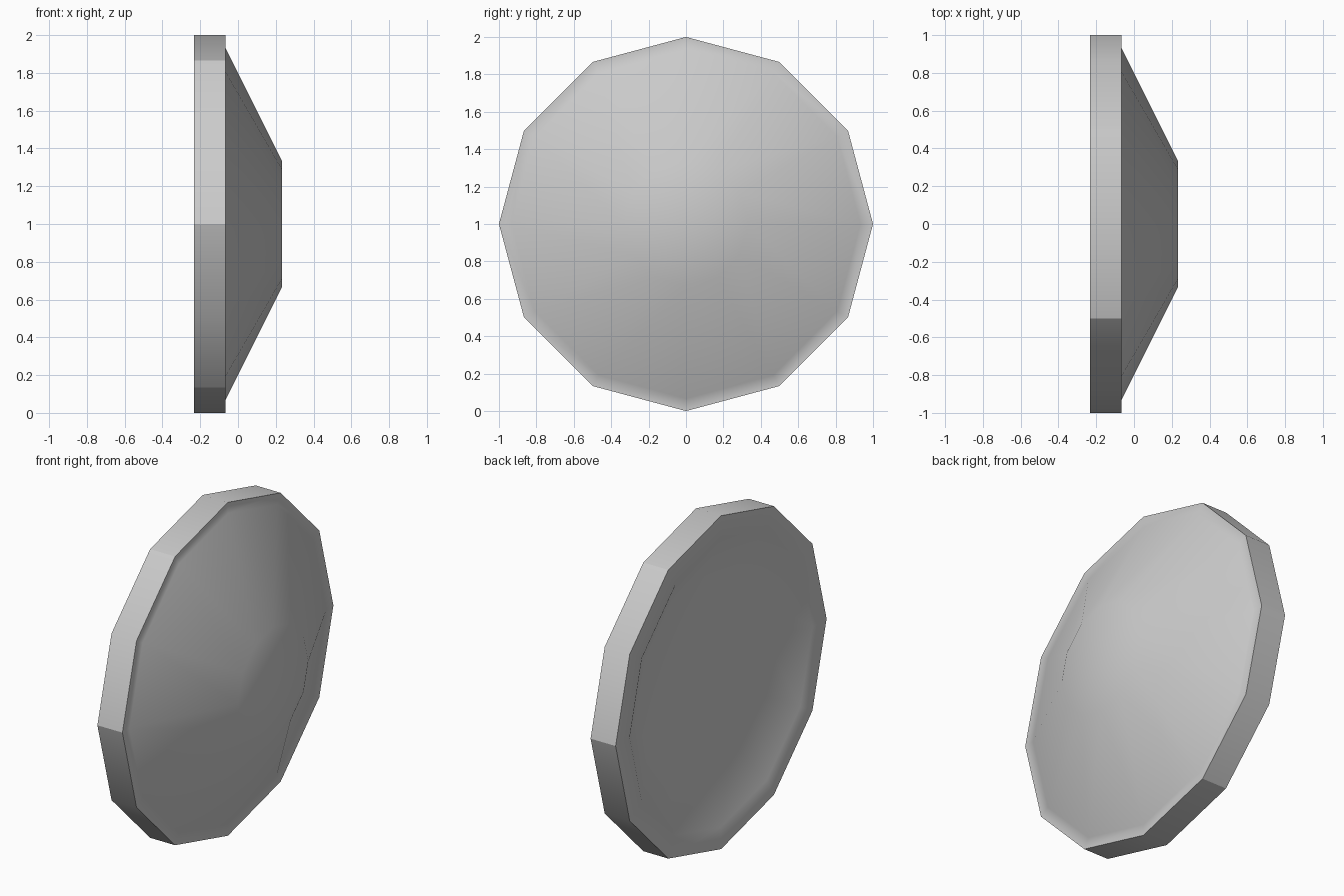
import bpy, bmesh, math

if "Cube" in bpy.data.objects:
    bpy.data.objects.remove(bpy.data.objects["Cube"])

SIDES = 12
# Closed shell profile: (x, radius), from the dome cap round the rim to the bowl floor
PROFILE = [(0.233, 0.333), (-0.067, 0.933), (-0.067, 1.0),
           (-0.233, 1.0), (-0.233, 0.867), (-0.1, 0.6)]

grey = bpy.data.materials.new("plain grey")
grey.use_nodes = True
colour = (0.6, 0.6, 0.6, 1)
grey.diffuse_color = colour
grey.node_tree.nodes["Principled BSDF"].inputs["Base Color"].default_value = colour

# Twelve-sided rings along x, bridged into a shell
bm = bmesh.new()
rings = []
for x, r in PROFILE:
    angles = [2 * math.pi * i / SIDES for i in range(SIDES)]
    rings.append([bm.verts.new((x, r * math.sin(a), 1 + r * math.cos(a))) for a in angles])
for a, b in zip(rings, rings[1:]):
    for i in range(SIDES):
        j = (i + 1) % SIDES
        bm.faces.new((a[i], a[j], b[j], b[i]))
# Flat dome cap and bowl floor
bm.faces.new(rings[0])
bm.faces.new(rings[-1])
bmesh.ops.recalc_face_normals(bm, faces=bm.faces[:])

mesh = bpy.data.meshes.new("dish")
bm.to_mesh(mesh)
bm.free()
mesh.materials.append(grey)
dish = bpy.data.objects.new("dish", mesh)
bpy.context.collection.objects.link(dish)

# Soft cone and bowl, crisp rim corners
bpy.context.view_layer.objects.active = dish
dish.select_set(True)
bpy.ops.object.shade_smooth_by_angle(angle=math.radians(30))
weighted = dish.modifiers.new("weighted normals", 'WEIGHTED_NORMAL')
weighted.mode = 'FACE_AREA'
weighted.keep_sharp = True
